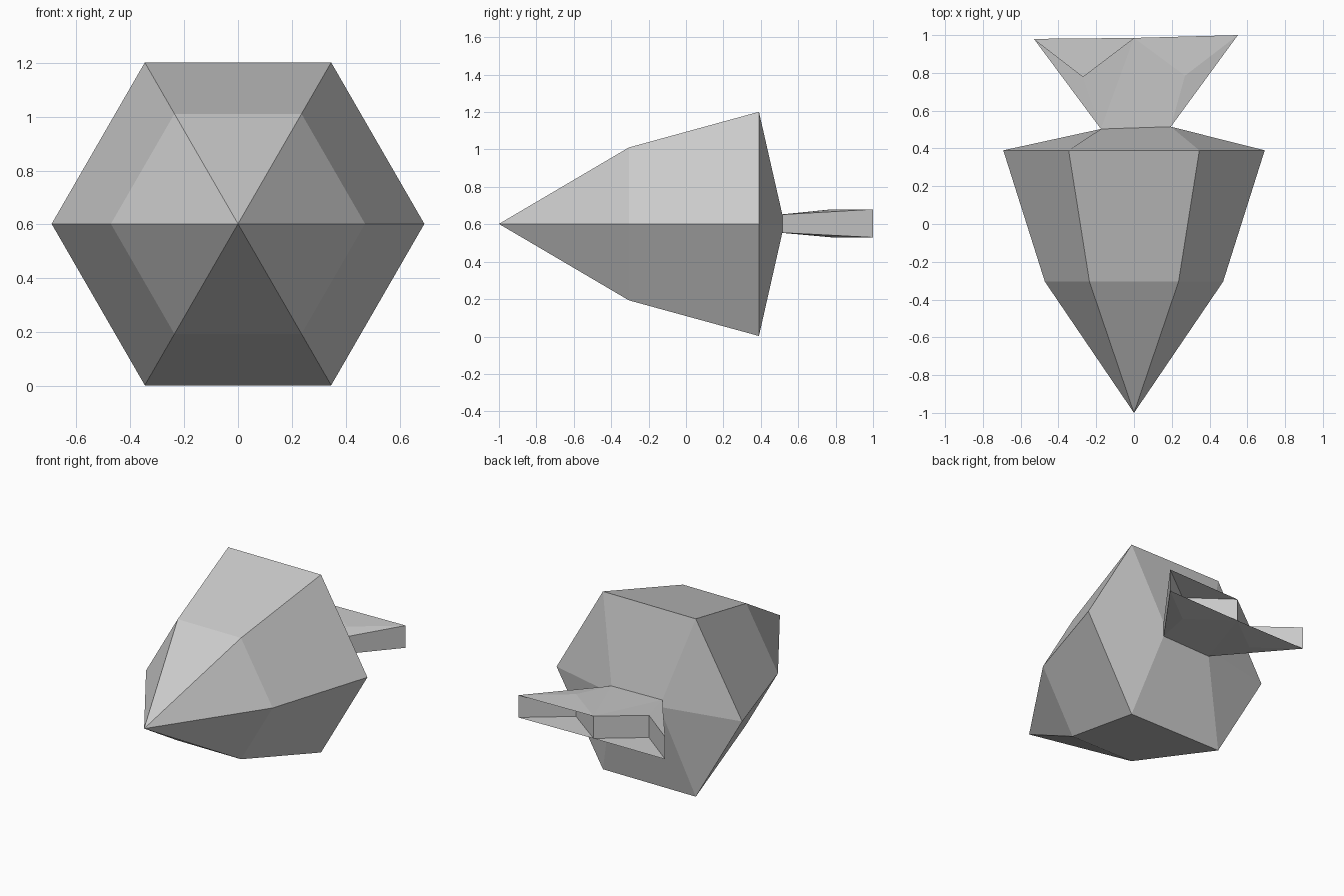
import bpy, bmesh
from math import cos, sin, tau

cube = bpy.data.objects.get("Cube")
if cube:
    bpy.data.objects.remove(cube, do_unlink=True)

# Single flat colour
grey = bpy.data.materials.new("light_grey")
grey.use_nodes = True
colour = (0.6, 0.6, 0.6, 1)
grey.diffuse_color = colour
grey.node_tree.nodes["Principled BSDF"].inputs["Base Color"].default_value = colour

MID_Z = 0.602


def finish(bm, name, fix_normals=True):
    if fix_normals:
        bmesh.ops.recalc_face_normals(bm, faces=bm.faces)
    mesh = bpy.data.meshes.new(name)
    bm.to_mesh(mesh)
    bm.free()
    mesh.materials.append(grey)
    obj = bpy.data.objects.new(name, mesh)
    bpy.context.collection.objects.link(obj)
    return obj


# Body: a nose point, two hexagonal rings and a narrow rear collar
bm = bmesh.new()
nose = bm.verts.new((0, -1, MID_Z))


def hex_ring(y, radius):
    return [bm.verts.new((radius * cos(i * tau / 6), y, MID_Z + radius * sin(i * tau / 6)))
            for i in range(6)]


front_ring = hex_ring(-0.305, 0.472)
widest_ring = hex_ring(0.39, 0.692)
left_x, left_y, right_x, right_y = 0.195, 0.515, -0.175, 0.503
low, high = 0.555, 0.652
collar = [bm.verts.new(p) for p in (
    (left_x, left_y, MID_Z), (left_x, left_y, high), (right_x, right_y, high),
    (right_x, right_y, MID_Z), (right_x, right_y, low), (left_x, left_y, low))]
for i in range(6):
    j = (i + 1) % 6
    bm.faces.new((nose, front_ring[i], front_ring[j]))
    for a, b in ((front_ring, widest_ring), (widest_ring, collar)):
        bm.faces.new((a[i], a[j], b[j], b[i]))
finish(bm, "body")

# Tail: a flaring wedge with two V-shaped pockets in its rear edge
outline = [(left_x, left_y), (0.55, 1.0), (0.27, 0.785), (0, 0.985),
           (-0.27, 0.78), (-0.53, 0.98), (right_x, right_y)]
bm = bmesh.new()


def tail_layer(root_z, rear_z):
    return [bm.verts.new((x, y, root_z if y < 0.6 else rear_z)) for x, y in outline]


top = tail_layer(high, 0.68)
bottom = tail_layer(low, 0.53)
for i in range(6):
    bm.faces.new((top[i], top[i + 1], bottom[i + 1], bottom[i]))
# Fans over both sides, joined to the pocket corners
for layer in (top, bottom):
    for corners in ((0, 1, 2), (0, 2, 3), (0, 3, 6), (3, 4, 6), (4, 5, 6)):
        bm.faces.new([layer[c] for c in corners])
bmesh.ops.recalc_face_normals(bm, faces=bm.faces)
# Pocket covers: the underside closes both, the upper side only the left one
bm.faces.new((top[1], top[3], top[2]))
bm.faces.new((bottom[1], bottom[2], bottom[3]))
bm.faces.new((bottom[3], bottom[4], bottom[5]))
finish(bm, "tail", fix_normals=False)
